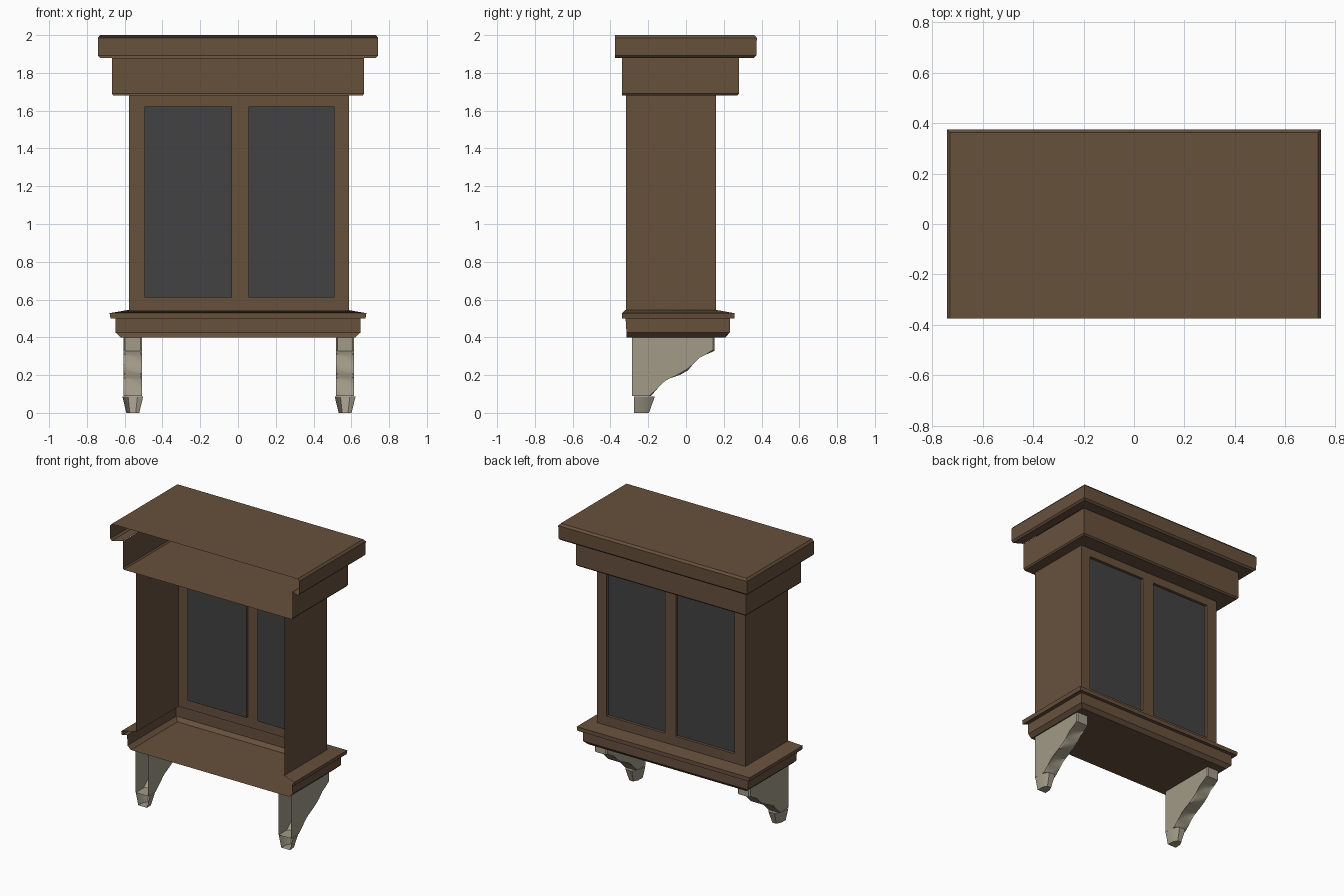
import bpy, bmesh, math

if "Cube" in bpy.data.objects:
    bpy.data.objects.remove(bpy.data.objects["Cube"])


def material(name, rgb):
    m = bpy.data.materials.new(name)
    m.diffuse_color = (*rgb, 1)
    m.use_nodes = True
    m.node_tree.nodes["Principled BSDF"].inputs["Base Color"].default_value = m.diffuse_color
    return m


BROWN = material("brown wood", (0.135, 0.082, 0.046))
STONE = material("pale stone", (0.36, 0.325, 0.245))
GLASS = material("dark glass", (0.055, 0.055, 0.055))


def finish(bm, name, mats, smooth=None):
    mesh = bpy.data.meshes.new(name)
    bm.to_mesh(mesh)
    bm.free()
    ob = bpy.data.objects.new(name, mesh)
    bpy.context.collection.objects.link(ob)
    for m in mats:
        mesh.materials.append(m)
    if smooth:
        bpy.ops.object.select_all(action='DESELECT')
        ob.select_set(True)
        bpy.context.view_layer.objects.active = ob
        bpy.ops.object.shade_smooth_by_angle(angle=math.radians(smooth))
    return ob


def loft(bm, rings, bottom=False, top=False):
    """Skin open rings listed from bottom to top; the wall side stays open."""
    vs = [[bm.verts.new(p) for p in r] for r in rings]
    for lo, hi in zip(vs, vs[1:]):
        for i in range(len(lo) - 1):
            bm.faces.new((lo[i + 1], lo[i], hi[i], hi[i + 1]))
    if bottom:
        bm.faces.new(vs[0])
    if top:
        bm.faces.new(vs[-1][::-1])


def moulding(name, rows, **caps):
    """Three-sided moulding, rows = (half width, outer y, wall y, z)."""
    bm = bmesh.new()
    loft(bm, [[(-w, b, z), (-w, f, z), (w, f, z), (w, b, z)] for w, f, b, z in rows], **caps)
    return finish(bm, name, [BROWN], 30)


# Roof slab and frieze, hollow towards the wall
moulding("roof_slab", [(0.67, 0.28, -0.34, 1.88), (0.73, 0.36, -0.375, 1.88),
                       (0.742, 0.372, -0.375, 1.892), (0.742, 0.375, -0.375, 1.985),
                       (0.73, 0.363, -0.375, 2.0)], top=True)
moulding("frieze", [(0.66, 0.27, -0.34, 1.68), (0.668, 0.28, -0.34, 1.69),
                    (0.668, 0.28, -0.34, 1.88)], bottom=True)

# Sill with projecting ledge
moulding("sill", [(0.622, 0.208, -0.315, 0.40), (0.648, 0.232, -0.315, 0.425),
                  (0.648, 0.232, -0.32, 0.50), (0.675, 0.256, -0.34, 0.50),
                  (0.68, 0.256, -0.34, 0.528), (0.58, 0.16, -0.32, 0.545)], bottom=True)

# Side walls
bm = bmesh.new()
for x, s in ((-0.578, -1), (0.588, 1)):
    quad = [bm.verts.new(p) for p in ((x, -0.318, 0.54), (x, 0.16, 0.54),
                                      (x, 0.16, 1.68), (x, -0.318, 1.68))]
    bm.faces.new(quad[::s])
finish(bm, "side_walls", [BROWN])

# Window wall: a grid with the two panes set back
bm = bmesh.new()
xs = [-0.578, -0.495, -0.033, 0.055, 0.512, 0.588]
zs = [0.54, 0.612, 1.622, 1.68]
grid = [[bm.verts.new((x, 0.16, z)) for x in xs] for z in zs]
panes = []
for j in range(3):
    for i in range(5):
        f = bm.faces.new((grid[j][i + 1], grid[j][i], grid[j + 1][i], grid[j + 1][i + 1]))
        if j == 1 and i in (1, 3):
            panes.append(f)
for f in bmesh.ops.extrude_discrete_faces(bm, faces=panes)["faces"]:
    f.material_index = 1
    for v in f.verts:
        v.co.y -= 0.02
finish(bm, "window_wall", [BROWN, GLASS])

# Scrolled brackets and their tapered feet
curve = [(0.15, 0.40), (0.15, 0.328), (0.10, 0.315), (0.065, 0.297), (0.035, 0.255),
         (0.01, 0.225), (-0.03, 0.202), (-0.09, 0.19), (-0.12, 0.172), (-0.15, 0.13),
         (-0.185, 0.09), (-0.285, 0.09)]
outline = curve + [(-0.285, 0.40)]
half_round = [(-1, 0), (-0.92, 0.6), (-0.45, 1), (0.45, 1), (0.92, 0.6), (1, 0)]

for side, cx in (("left", -0.557), ("right", 0.567)):
    bm = bmesh.new()
    L, R = ([bm.verts.new((cx + d, y, z)) for y, z in outline] for d in (-0.048, 0.048))
    bm.faces.new(L)
    bm.faces.new(R[::-1])
    for i in range(len(curve) - 1):
        bm.faces.new((L[i], R[i], R[i + 1], L[i + 1]))
    bm.edges.ensure_lookup_table()
    rim = [bm.edges.get((V[i], V[i + 1])) for V in (L, R) for i in range(len(curve) - 2)]
    bmesh.ops.bevel(bm, geom=rim, offset=0.008, segments=1, affect='EDGES', clamp_overlap=True)
    finish(bm, side + "_bracket", [STONE], 40)

    bm = bmesh.new()
    loft(bm, [[(cx + 0.055 * s * x, -0.275 + 0.11 * t * y, z) for x, y in half_round]
              for s, t, z in ((0.62, 0.72, 0.0), (0.84, 0.88, 0.05), (1.0, 1.0, 0.088))],
         bottom=True, top=True)
    finish(bm, side + "_bracket_foot", [STONE], 50)
